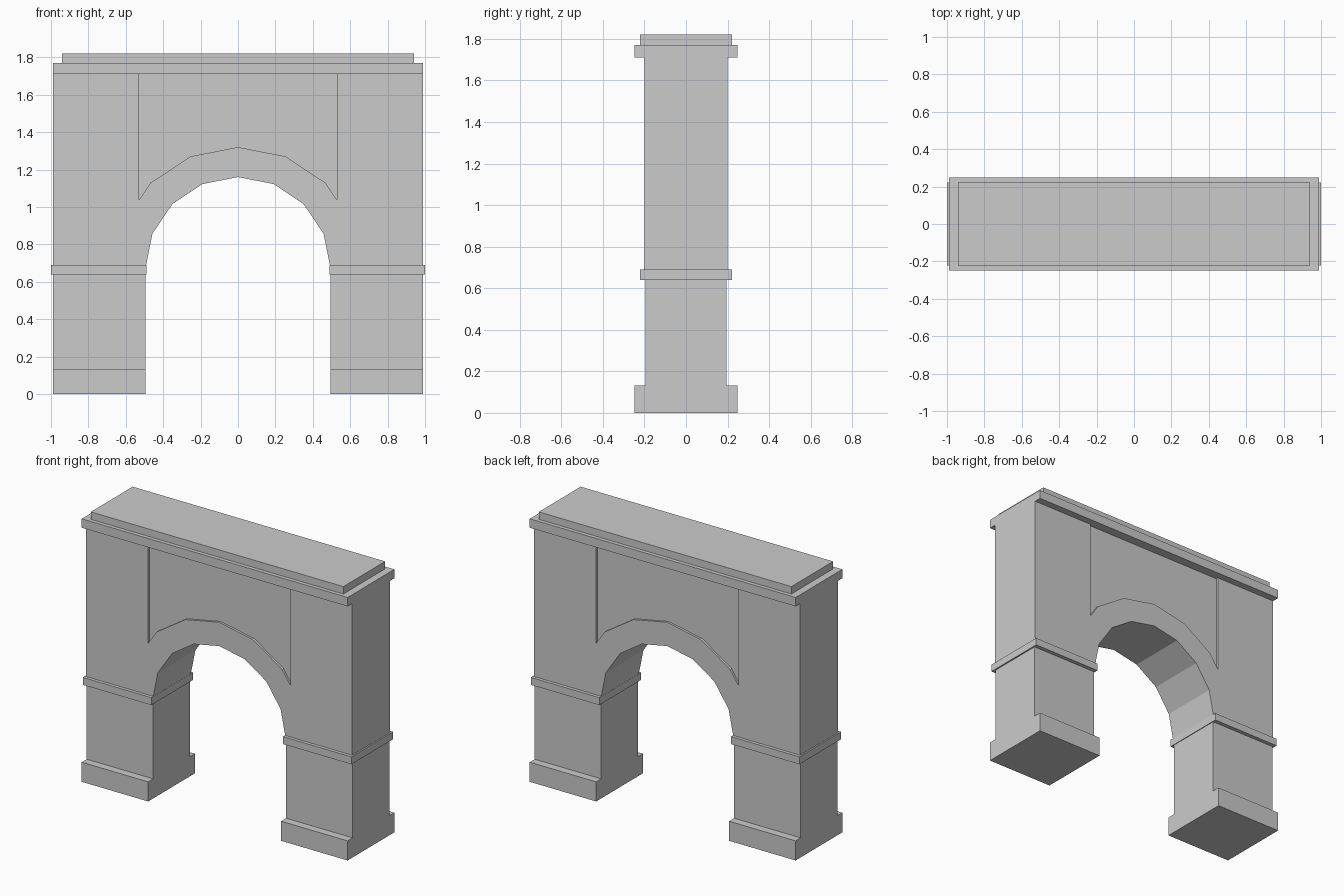
import bpy, bmesh
from math import sin, cos, radians

if "Cube" in bpy.data.objects:
    bpy.data.objects.remove(bpy.data.objects["Cube"])


def prism(name, outline, y0, y1):
    """Extrude an x-z outline along y from y0 to y1."""
    bm = bmesh.new()
    face = bm.faces.new([bm.verts.new((x, y0, z)) for x, z in outline])
    ext = bmesh.ops.extrude_face_region(bm, geom=[face])
    moved = [v for v in ext["geom"] if isinstance(v, bmesh.types.BMVert)]
    bmesh.ops.translate(bm, verts=moved, vec=(0, y1 - y0, 0))
    bmesh.ops.recalc_face_normals(bm, faces=bm.faces)
    mesh = bpy.data.meshes.new(name)
    bm.to_mesh(mesh)
    bm.free()
    obj = bpy.data.objects.new(name, mesh)
    bpy.context.collection.objects.link(obj)
    return obj


def block(name, x0, x1, half_y, z0, z1, mirrored=False):
    obj = prism(name, [(x0, z0), (x1, z0), (x1, z1), (x0, z1)], -half_y, half_y)
    if mirrored:
        obj.modifiers.new("mirror", "MIRROR").use_axis[0] = True
    return obj


def arc(rx, rz, start, end):
    """Arch points in 22.5 degree steps about the springing line."""
    return [(rx * cos(radians(22.5 * i)), SPRING + rz * sin(radians(22.5 * i)))
            for i in range(start, end + 1)]


SPRING, WALL_TOP, WALL_Y, RECESS = 0.67, 1.71, 0.20, 0.015

# Piers, mirrored to both sides
block("pier_plinth", 0.495, 0.99, 0.248, 0.0, 0.132, True)
block("pier_shaft", 0.495, 0.99, 0.195, 0.132, 0.64, True)
block("impost_band", 0.49, 1.0, 0.222, 0.64, 0.69, True)

# Upper wall with faceted arch opening
wall = prism("arch_wall",
             [(0.99, SPRING), (0.99, WALL_TOP), (-0.99, WALL_TOP), (-0.99, SPRING)]
             + arc(0.495, 0.49, 0, 8)[::-1], -WALL_Y, WALL_Y)

# Shallow recessed panel above the arch ring, front and back
panel = ([(0.53, WALL_TOP + 0.05), (0.53, 1.037)] + arc(0.66, 0.65, 2, 6)
         + [(-0.53, 1.037), (-0.53, WALL_TOP + 0.05)])
bpy.context.view_layer.objects.active = wall
for side in (-1, 1):
    cutter = prism("panel_cutter", panel, side * (WALL_Y - RECESS), side * (WALL_Y + 0.1))
    cutter.hide_render = True
    mod = wall.modifiers.new("recess", "BOOLEAN")
    mod.operation, mod.solver, mod.object = "DIFFERENCE", "EXACT", cutter
    bpy.ops.object.modifier_apply(modifier=mod.name)
    bpy.data.objects.remove(cutter)

# Cornice and capping slab
block("cornice", -0.99, 0.99, 0.248, WALL_TOP, 1.77)
block("top_slab", -0.94, 0.94, 0.222, 1.77, 1.82)
